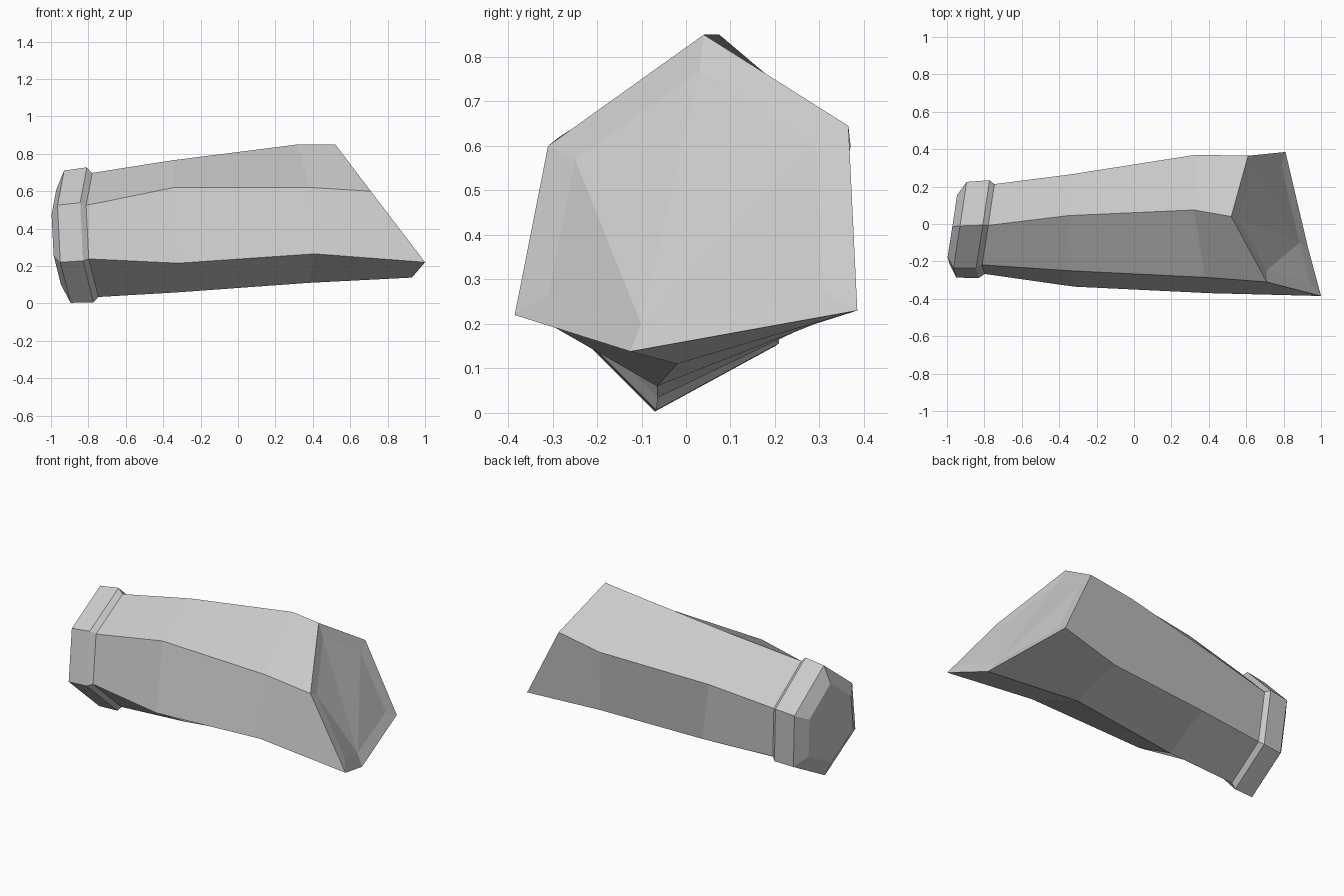
import bpy, bmesh
from mathutils import Vector

if "Cube" in bpy.data.objects:
    bpy.data.objects.remove(bpy.data.objects["Cube"])

stone = bpy.data.materials.new("light_grey")
stone.diffuse_color = (0.6, 0.6, 0.6, 1)
stone.use_nodes = True
stone.node_tree.nodes["Principled BSDF"].inputs["Base Color"].default_value = stone.diffuse_color


def rescale(ring, factor, shift):
    """Copy a ring, scaled about its middle and moved."""
    mid = sum(ring, Vector()) / len(ring)
    return [mid + (p - mid) * factor + Vector(shift) for p in ring]


def loft(name, rings):
    """Skin six-sided rings; both ends are closed by triangle fans."""
    bm = bmesh.new()
    vs = [[bm.verts.new(p) for p in ring] for ring in rings]
    for a, b in zip(vs, vs[1:]):
        for i in range(6):
            j = (i + 1) % 6
            bm.faces.new((a[i], a[j], b[j], b[i]))
    for end in (vs[0], vs[-1]):
        fan = end[3:] + end[:3]
        for i in range(1, 5):
            bm.faces.new((fan[0], fan[i], fan[i + 1]))
    bmesh.ops.recalc_face_normals(bm, faces=bm.faces)
    mesh = bpy.data.meshes.new(name)
    bm.to_mesh(mesh)
    bm.free()
    mesh.materials.append(stone)
    bpy.context.collection.objects.link(bpy.data.objects.new(name, mesh))


def ring(*points):
    return [Vector(p) for p in points]


# Corner order: top, upper front, lower front, bottom, lower back, upper back
collar_left = ring((-.93, -.01, .71), (-.965, -.235, .525), (-.95, -.287, .22),
                   (-.895, -.07, .003), (-.87, .2, .15), (-.895, .225, .48))
collar_right = rescale(collar_left, 1.02, (.122, .004, .01))
neck = rescale(collar_right, .92, (.028, 0, 0))
lower_shaft = ring((-.35, .045, .765), (-.34, -.25, .62), (-.32, -.335, .215),
                   (-.31, -.065, .06), (-.28, .24, .18), (-.34, .265, .54))
upper_shaft = ring((.32, .075, .85), (.38, -.285, .62), (.41, -.37, .265),
                   (.38, -.02, .11), (.38, .29, .2), (.33, .37, .6))
slanted_rim = ring((.52, .04, .85), (.71, -.31, .6), (1, -.385, .22),
                   (.93, -.125, .138), (.81, .385, .23), (.61, .365, .645))

# Raised collar with a bevelled end
loft("end_collar", [rescale(collar_left, .72, (-.045, 0, 0)),
                    collar_left, collar_right, neck])

# Broken shaft with a slightly sunken slanted face
loft("broken_shaft", [neck, lower_shaft, upper_shaft, slanted_rim,
                      rescale(slanted_rim, .8, (-.012, 0, 0))])
